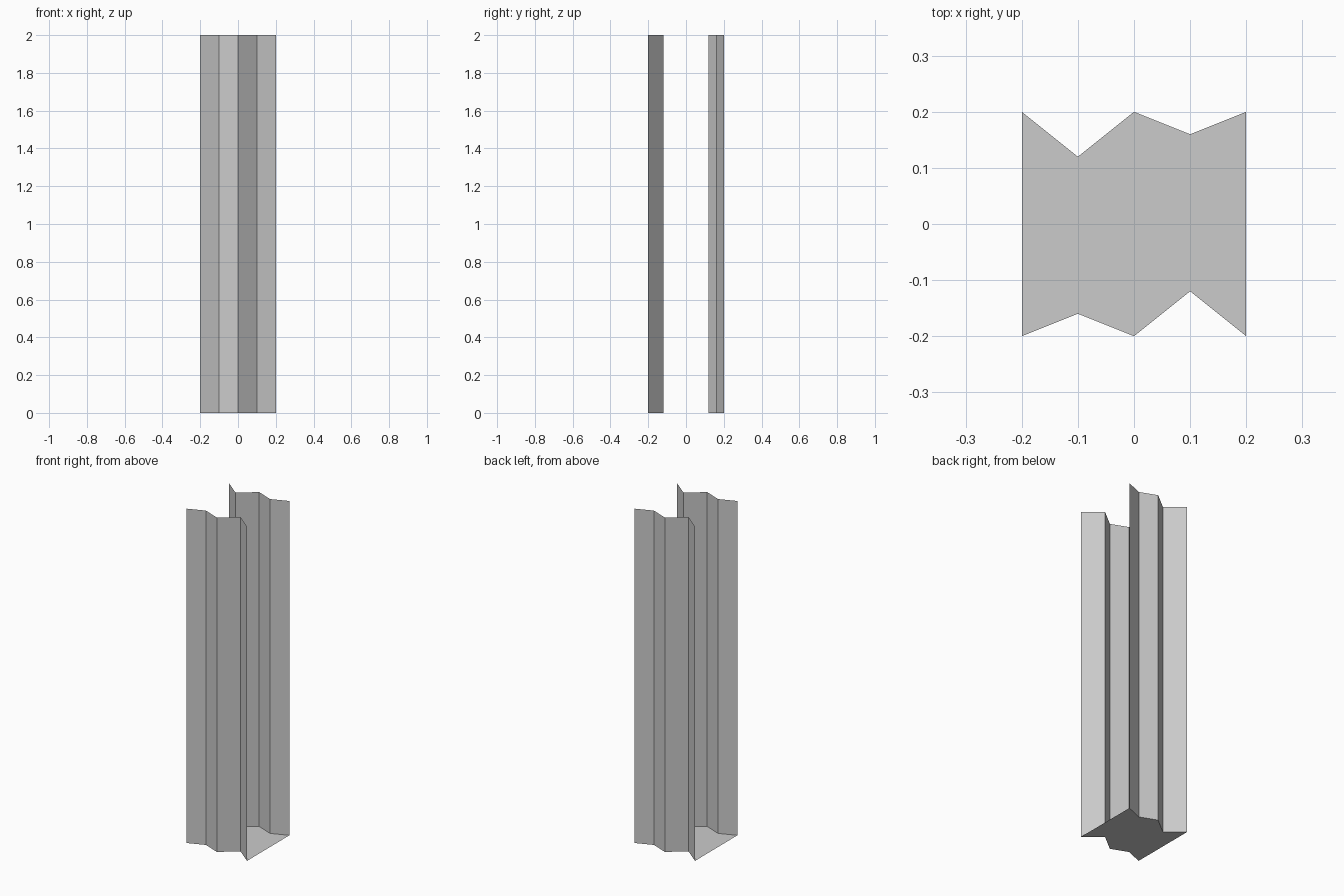
import bpy

if "Cube" in bpy.data.objects:
    bpy.data.objects.remove(bpy.data.objects["Cube"])

HEIGHT = 2.0
# Zigzag plan of the front panel, left to right
front = [(-0.2, -0.2), (-0.1, -0.16), (0.0, -0.2), (0.1, -0.12), (0.2, -0.2)]
# The back panel is the front turned half way round
back = [(-x, -y) for x, y in front]


def add_mesh(name, verts, faces):
    mesh = bpy.data.meshes.new(name)
    mesh.from_pydata(verts, [], faces)
    mesh.update()
    obj = bpy.data.objects.new(name, mesh)
    bpy.context.collection.objects.link(obj)
    return obj


def folded_panel(name, path):
    n = len(path)
    verts = [(x, y, z) for z in (0.0, HEIGHT) for x, y in path]
    faces = [(i, i + 1, n + i + 1, n + i) for i in range(n - 1)]
    return add_mesh(name, verts, faces)


# Thin folded walls, open at the sides and top
folded_panel("front_panel", front)
folded_panel("back_panel", back)

# Floor between the panels, facing down
outline = front + back
add_mesh("floor", [(x, y, 0.0) for x, y in outline],
         [tuple(reversed(range(len(outline))))])
